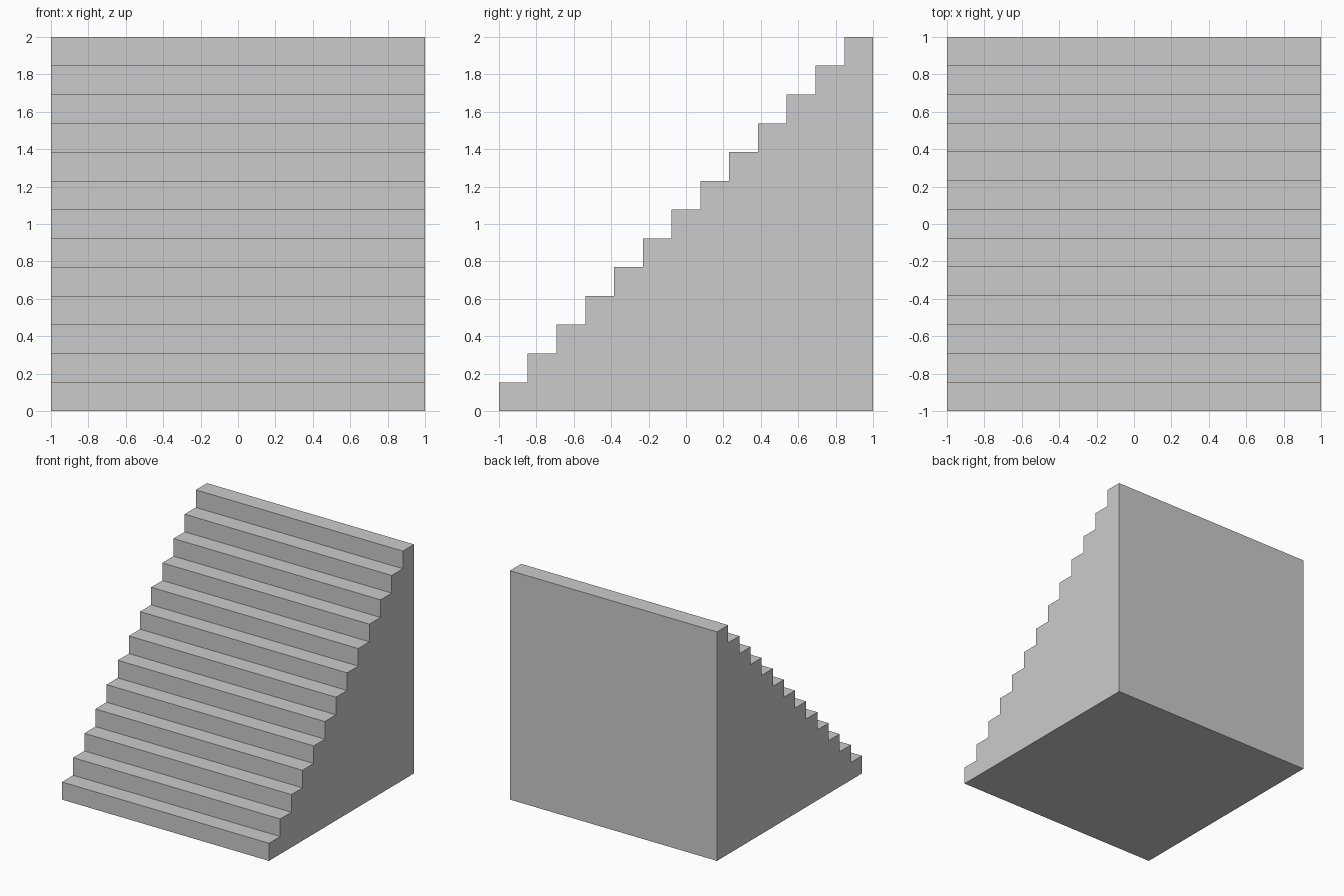
import bpy
import bmesh

if "Cube" in bpy.data.objects:
    bpy.data.objects.remove(bpy.data.objects["Cube"])

STEPS = 13
SIZE = 2.0
step = SIZE / STEPS

# Stepped side profile in (y, z): two points per step, then the back bottom corner
profile = [(-1.0, 0.0)]
for i in range(STEPS):
    profile.append((-1.0 + i * step, (i + 1) * step))
    profile.append((-1.0 + (i + 1) * step, (i + 1) * step))
profile.append((1.0, 0.0))

# Solid staircase: extrude the profile across the full width
bm = bmesh.new()
side = bm.faces.new([bm.verts.new((-1.0, y, z)) for y, z in profile])
result = bmesh.ops.extrude_face_region(bm, geom=[side], use_keep_orig=True)
moved = [v for v in result["geom"] if isinstance(v, bmesh.types.BMVert)]
bmesh.ops.translate(bm, verts=moved, vec=(SIZE, 0.0, 0.0))

# Remove the zero-length riser at the first step's foot, if any, and face outward
bmesh.ops.remove_doubles(bm, verts=bm.verts, dist=1e-5)
bmesh.ops.recalc_face_normals(bm, faces=bm.faces)

mesh = bpy.data.meshes.new("staircase")
bm.to_mesh(mesh)
bm.free()
staircase = bpy.data.objects.new("staircase", mesh)
bpy.context.collection.objects.link(staircase)
